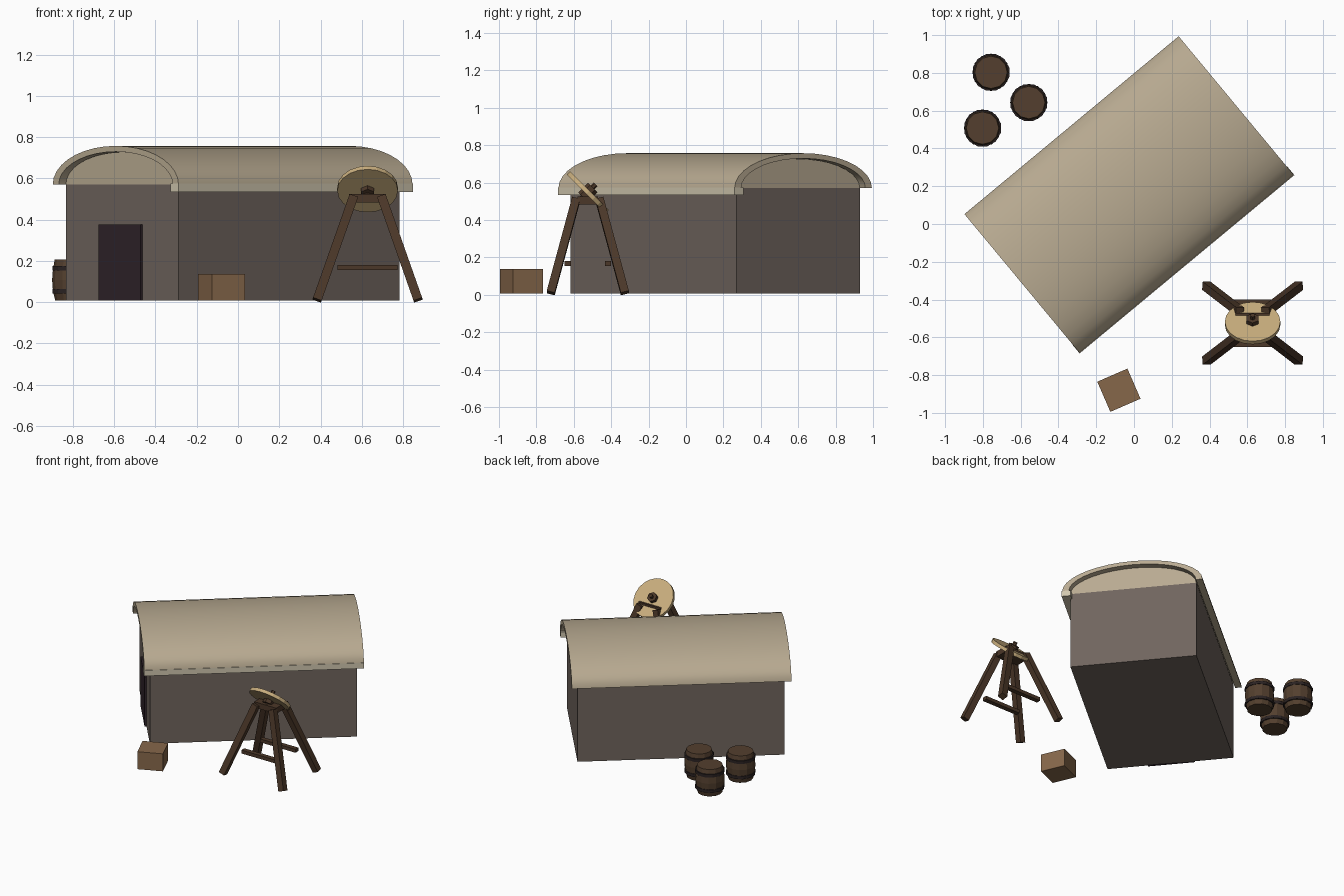
import bpy, bmesh, math
from mathutils import Matrix, Vector, Euler

old = bpy.data.objects.get("Cube")
if old:
    bpy.data.objects.remove(old, do_unlink=True)


def material(name, hex_code):
    lin = []
    for i in (0, 2, 4):
        c = int(hex_code[i:i + 2], 16) / 255
        lin.append(c / 12.92 if c <= 0.04045 else ((c + 0.055) / 1.055) ** 2.4)
    m = bpy.data.materials.new(name)
    m.use_nodes = True
    m.diffuse_color = (*lin, 1)
    m.node_tree.nodes["Principled BSDF"].inputs["Base Color"].default_value = (*lin, 1)
    return m


ROOF = material("tan roof", "b8aa91")
EAVE = material("pale trim", "d2c8b0")
WALL = material("grey brown wall", "70655e")
DOOR = material("dark door", "30232a")
WOOD = material("dark wood", "4b3728")
STONE = material("pale wood disc", "c8ad7d")
CRATE = material("crate brown", "86674a")
BARREL = material("barrel brown", "533f2e")
HOOP = material("dark hoop", "2a2222")


def finish(name, bm, mat, matrix=Matrix(), smooth=False):
    bmesh.ops.recalc_face_normals(bm, faces=bm.faces)
    me = bpy.data.meshes.new(name)
    bm.to_mesh(me)
    bm.free()
    me.materials.append(mat)
    ob = bpy.data.objects.new(name, me)
    bpy.context.collection.objects.link(ob)
    ob.matrix_world = matrix
    if smooth:
        bpy.ops.object.select_all(action='DESELECT')
        ob.select_set(True)
        bpy.context.view_layer.objects.active = ob
        bpy.ops.object.shade_smooth_by_angle(angle=math.radians(35))
    return ob


def box(name, mat, low, high, matrix=Matrix()):
    low, high = Vector(low), Vector(high)
    bm = bmesh.new()
    bmesh.ops.create_cube(bm, size=1)
    bmesh.ops.scale(bm, vec=high - low, verts=bm.verts)
    bmesh.ops.translate(bm, vec=(low + high) / 2, verts=bm.verts)
    return finish(name, bm, mat, matrix)


def cylinder(name, mat, radius, depth, sides, matrix, smooth=False):
    bm = bmesh.new()
    bmesh.ops.create_cone(bm, cap_ends=True, segments=sides,
                          radius1=radius, radius2=radius, depth=depth)
    return finish(name, bm, mat, matrix, smooth)


def extrude_section(name, mat, section, half_length, matrix, smooth=False):
    # Sweeps a (y, z) outline along local x
    bm = bmesh.new()
    face = bm.faces.new([bm.verts.new((-half_length, y, z)) for y, z in section])
    new = bmesh.ops.extrude_face_region(bm, geom=[face])["geom"]
    bmesh.ops.translate(bm, vec=(2 * half_length, 0, 0),
                        verts=[g for g in new if isinstance(g, bmesh.types.BMVert)])
    return finish(name, bm, mat, matrix, smooth)


def arch(width, height, base, steps=18):
    angles = [math.pi * i / steps for i in range(steps + 1)]
    return [(width * math.cos(a), base + height * math.sin(a)) for a in angles]


# Hut: walls, door, arched gable ends, roof shell and eave board
hut = Matrix.Translation((-0.026, 0.156, 0)) @ Matrix.Rotation(math.radians(39.7), 4, 'Z')
half_l, half_w, wall_top = 0.695, 0.428, 0.57
roof_l, roof_w, roof_h = 0.737, 0.477, 0.187
box("walls", WALL, (-half_l, -half_w, 0.008), (half_l, half_w, wall_top), hut)
box("door", DOOR, (-half_l - 0.013, -0.155, 0.008), (-half_l + 0.01, 0.165, 0.375), hut)
extrude_section("gable_ends", ROOF, arch(half_w, roof_h - 0.03, wall_top), half_l, hut)
shell = arch(roof_w, roof_h, wall_top) + arch(half_w + 0.004, roof_h - 0.028, wall_top)[::-1]
extrude_section("roof", ROOF, shell, roof_l, hut, smooth=True)
box("eave_board", EAVE, (-roof_l - 0.002, -roof_w - 0.003, 0.533),
    (roof_l + 0.002, -half_w + 0.01, 0.574), hut)

# Wheel stand: four splayed legs, cross bars, top block
stand = Matrix.Translation((0.628, -0.525, 0))
for sx, side in ((-1, "right"), (1, "left")):
    for sy, end in ((-1, "front"), (1, "back")):
        foot = Vector((sx * 0.245, sy * 0.198, 0.01))
        top = Vector((sx * 0.068, sy * 0.062, 0.512))
        axis = (top - foot).normalized()
        across = Vector((0, 1, 0)).cross(axis).normalized()
        turn = Matrix((across, axis.cross(across), axis)).transposed().to_4x4()
        length = (top - foot).length
        box(f"{end}_{side}_leg", WOOD, (-0.022, -0.022, 0), (0.022, 0.022, length),
            stand @ Matrix.Translation(foot) @ turn)
for sy, end in ((-1, "front"), (1, "back")):
    box(f"{end}_cross_bar", WOOD, (-0.145, sy * 0.108 - 0.017, 0.155),
        (0.145, sy * 0.108 + 0.017, 0.18), stand)
box("stand_top_block", WOOD, (-0.09, -0.055, 0.483), (0.09, 0.055, 0.525), stand)

# Tilted disc with a hub through it
tilt = stand @ Matrix.Translation((0, 0, 0.548)) @ Euler((math.radians(-45), 0, 0)).to_matrix().to_4x4()
cylinder("disc", STONE, 0.147, 0.024, 20, tilt)
cylinder("hub", WOOD, 0.036, 0.075, 6, tilt)
cylinder("hub_pin", WOOD, 0.014, 0.12, 6, tilt)

# Crate
crate = Matrix.Translation((-0.08, -0.88, 0)) @ Matrix.Rotation(math.radians(23.5), 4, 'Z')
box("crate", CRATE, (-0.087, -0.087, 0.008), (0.087, 0.087, 0.137), crate)

# Barrels: bulged staves with two hoops each
profile = ((0.084, 0.008), (0.095, 0.055), (0.099, 0.108), (0.095, 0.16), (0.086, 0.207))
for n, (x, y) in enumerate(((-0.757, 0.803), (-0.557, 0.643), (-0.802, 0.508)), 1):
    place = Matrix.Translation((x, y, 0))
    bm = bmesh.new()
    rings = []
    for r, z in profile:
        ring = bmesh.ops.create_circle(bm, segments=12, radius=r,
                                       matrix=Matrix.Translation((0, 0, z)))["verts"]
        rings.append(ring)
    for a, b in zip(rings, rings[1:]):
        for i in range(12):
            j = (i + 1) % 12
            bm.faces.new((a[i], a[j], b[j], b[i]))
    bm.faces.new(rings[0])
    bm.faces.new(rings[-1])
    finish(f"barrel_{n}", bm, BARREL, place)
    for z, level in ((0.052, "lower"), (0.165, "upper")):
        turn = Matrix.Translation((0, 0, z)) @ Matrix.Rotation(math.radians(15), 4, 'Z')
        cylinder(f"barrel_{n}_{level}_hoop", HOOP, 0.1, 0.022, 12, place @ turn)
